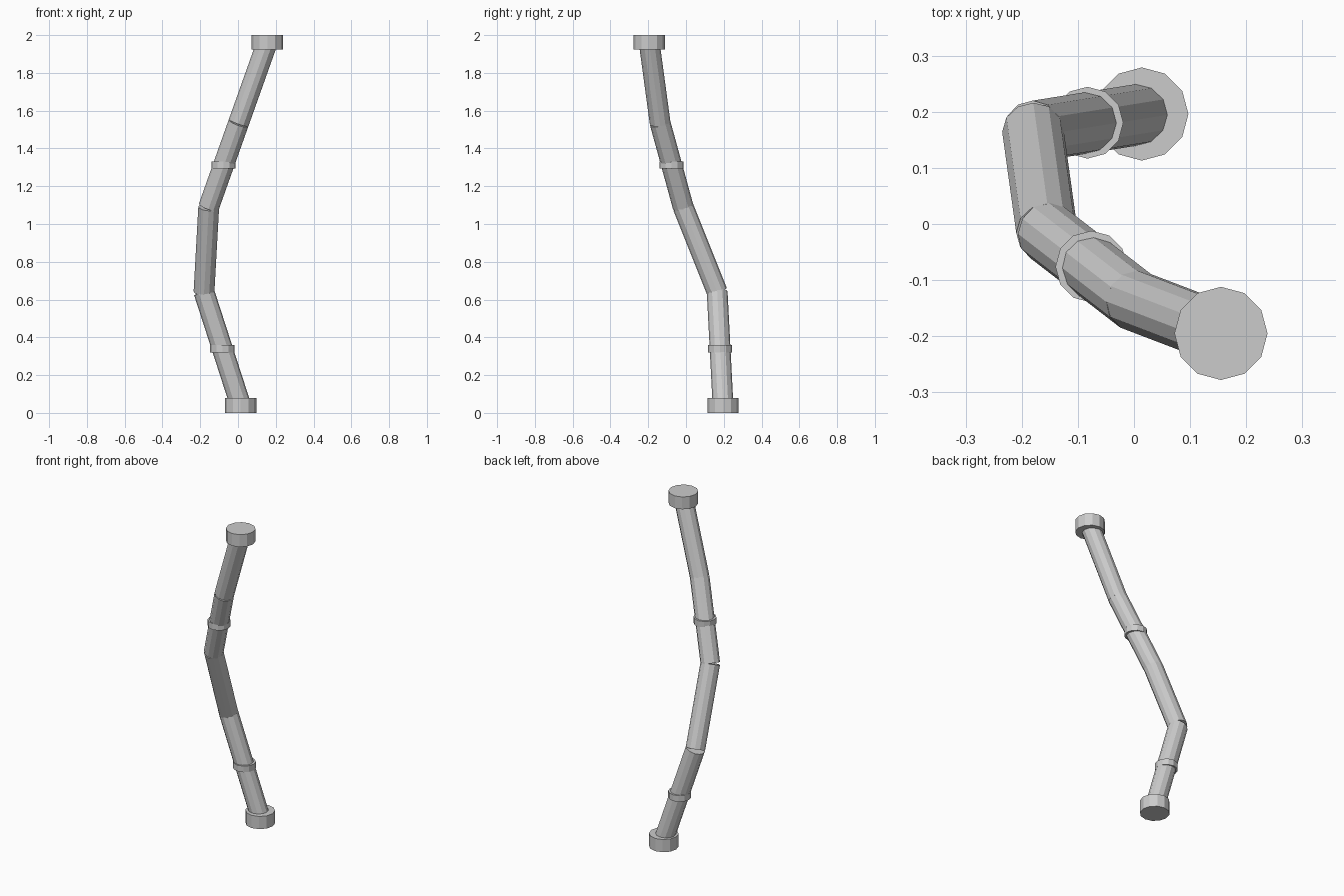
import bpy
from mathutils import Vector

if "Cube" in bpy.data.objects:
    bpy.data.objects.remove(bpy.data.objects["Cube"])

SIDES = 12


def cylinder(name, centre, radius, depth, rotation=None):
    bpy.ops.mesh.primitive_cylinder_add(vertices=SIDES, radius=radius, depth=depth, location=centre)
    obj = bpy.context.object
    obj.name = name
    if rotation is not None:
        obj.rotation_mode = 'QUATERNION'
        obj.rotation_quaternion = rotation
    return obj


# Bent pipe: centreline joints from bottom to top
path = [Vector(p) for p in (
    (0.014, 0.196, 0.04),
    (-0.18, 0.165, 0.64),
    (-0.155, -0.015, 1.09),
    (0.003, -0.137, 1.535),
    (0.155, -0.195, 1.962),
)]

# One straight pipe length between each pair of joints
for i, (a, b) in enumerate(zip(path, path[1:])):
    along = b - a
    cylinder(f"pipe_section_{i + 1}", (a + b) / 2, 0.055, along.length,
             Vector((0, 0, 1)).rotation_difference(along))

# Level collars halfway along the first and third lengths
for name, i in (("lower_collar", 0), ("upper_collar", 2)):
    cylinder(name, (path[i] + path[i + 1]) / 2, 0.064, 0.038)

# End caps
cylinder("bottom_cap", (0.014, 0.196, 0.039), 0.083, 0.078)
cylinder("top_cap", (0.155, -0.195, 1.962), 0.083, 0.076)
